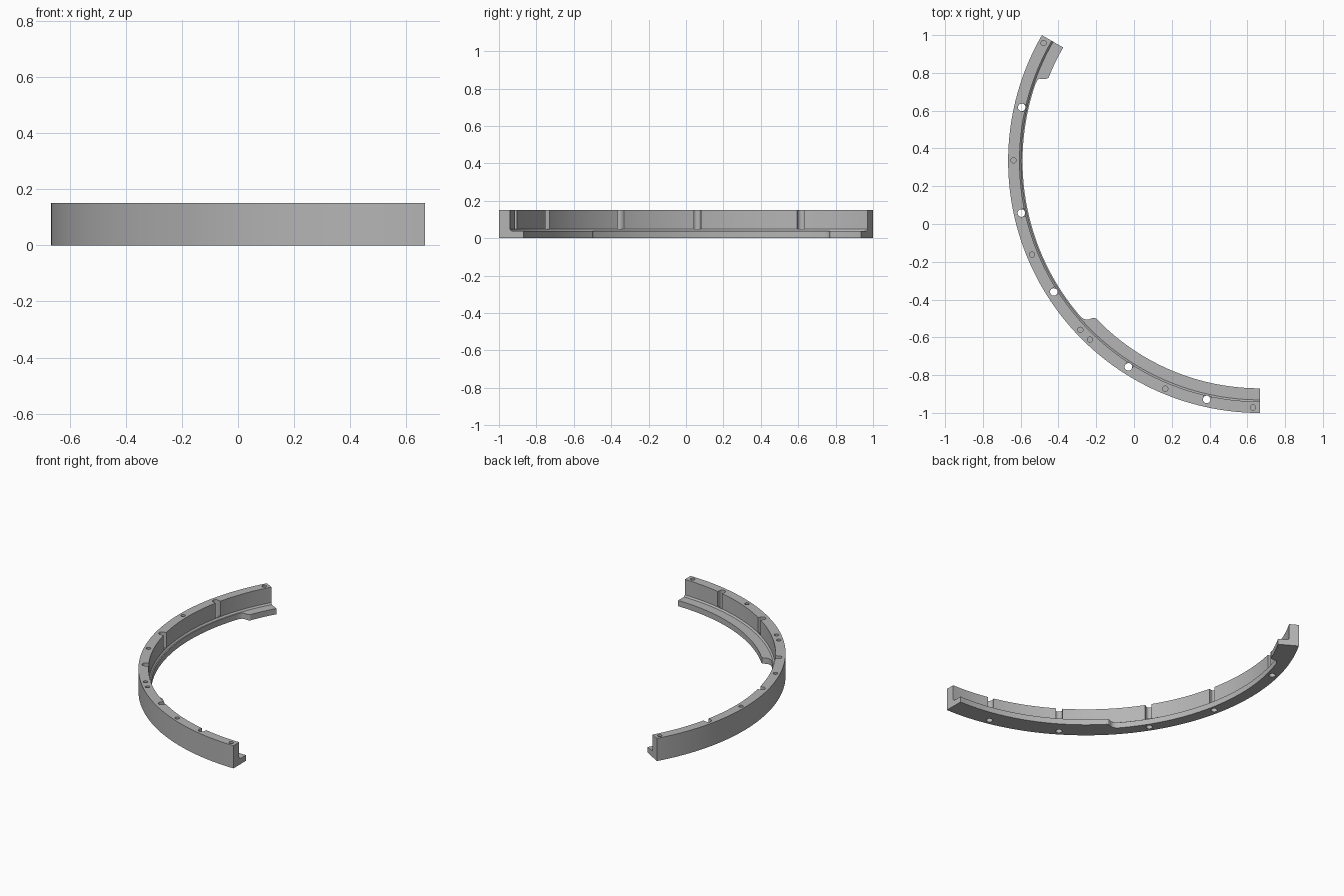
import bpy, bmesh, math
from mathutils import Vector, Matrix

if "Cube" in bpy.data.objects:
    bpy.data.objects.remove(bpy.data.objects["Cube"], do_unlink=True)

# Ring segment dimensions
CX, CY = 0.667, 0.333
START, END = 150, 270
R_OUT, R_WALL, R_THIN, R_WIDE = 1.3333, 1.273, 1.257, 1.203
HEIGHT, FOOT, LEDGE = 0.15, 0.048, 0.038

# Inner edge of the ledge: angle and radius, with rounded steps wide-thin-wide
EDGE = [(START, R_WIDE), (158.4, R_WIDE), (158.8, 1.208), (159.0, 1.215),
        (159.5, 1.245), (159.8, 1.251), (160.3, 1.255), (161, R_THIN),
        (221.2, R_THIN), (221.8, 1.252), (222.3, 1.247), (222.7, 1.238),
        (223.2, 1.212), (223.45, 1.206), (223.9, R_WIDE), (END, R_WIDE)]

gray = bpy.data.materials.new("plain_gray")
gray.use_nodes = True
COLOR = (0.46, 0.46, 0.46, 1)
gray.diffuse_color = COLOR
gray.node_tree.nodes["Principled BSDF"].inputs["Base Color"].default_value = COLOR


def polar(radius, degrees, z=0.0):
    a = math.radians(degrees)
    return Vector((CX + radius * math.cos(a), CY + radius * math.sin(a), z))


def inner_radius(angle):
    for (a0, r0), (a1, r1) in zip(EDGE, EDGE[1:]):
        if a0 <= angle <= a1:
            return r0 + (r1 - r0) * (angle - a0) / (a1 - a0)
    return R_WIDE


def finish(name, bm):
    bmesh.ops.recalc_face_normals(bm, faces=bm.faces[:])
    mesh = bpy.data.meshes.new(name)
    bm.to_mesh(mesh)
    bm.free()
    mesh.materials.append(gray)
    obj = bpy.data.objects.new(name, mesh)
    bpy.context.collection.objects.link(obj)
    return obj


def cylinders(name, angles, radius, ring_radius, z0, z1):
    bm = bmesh.new()
    for a in angles:
        place = Matrix.Translation(polar(ring_radius, a, (z0 + z1) / 2))
        bmesh.ops.create_cone(bm, cap_ends=True, segments=24, radius1=radius,
                              radius2=radius, depth=z1 - z0, matrix=place)
    return finish(name, bm)


def boxes(name, angles, width, r0, r1, z0, z1):
    bm = bmesh.new()
    for a in angles:
        place = (Matrix.Translation(polar((r0 + r1) / 2, a, (z0 + z1) / 2))
                 @ Matrix.Rotation(math.radians(a), 4, 'Z')
                 @ Matrix.Diagonal((r1 - r0, width, z1 - z0, 1)))
        bmesh.ops.create_cube(bm, size=1, matrix=place)
    return finish(name, bm)


# L-shaped section swept along the arc
bm = bmesh.new()
rings = []
for angle in sorted(set(range(START, END + 1)) | {a for a, r in EDGE}):
    r_in = inner_radius(angle)
    section = [(R_OUT, 0), (R_OUT, HEIGHT), (R_WALL, HEIGHT), (R_WALL, FOOT),
               (1.264, LEDGE), (r_in, LEDGE), (r_in, 0)]
    rings.append([bm.verts.new(polar(r, angle, z)) for r, z in section])
for a, b in zip(rings, rings[1:]):
    for i in range(len(a)):
        j = (i + 1) % len(a)
        bm.faces.new((a[i], a[j], b[j], b[i]))
bm.faces.new(rings[0])
bm.faces.new(rings[-1])
ring = finish("ring_segment", bm)

# Through holes with open slots in the wall, and blind screw holes on top
slot_angles = [167.3, 192.3, 212.4, 237.4, 257.4]
screw_angles = [151.4, 179.8, 202.3, 223.2, 226.4, 247.4, 268.4]
cutters = [
    cylinders("through_holes", slot_angles, 0.02, 1.293, -0.05, 0.2),
    boxes("wall_slots", slot_angles, 0.0396, 1.262, 1.293, 0.05, 0.2),
    cylinders("screw_holes", screw_angles, 0.014, 1.305, 0.08, 0.2),
]
bpy.context.view_layer.objects.active = ring
for cutter in cutters:
    cutter.hide_render = True
    cut = ring.modifiers.new(cutter.name, 'BOOLEAN')
    cut.operation = 'DIFFERENCE'
    cut.solver = 'EXACT'
    cut.object = cutter
    bpy.ops.object.modifier_apply(modifier=cut.name)
    bpy.data.objects.remove(cutter, do_unlink=True)

# Smooth curved faces, sharp edges
bpy.ops.object.select_all(action='DESELECT')
ring.select_set(True)
bpy.ops.object.shade_smooth_by_angle(angle=math.radians(30))
